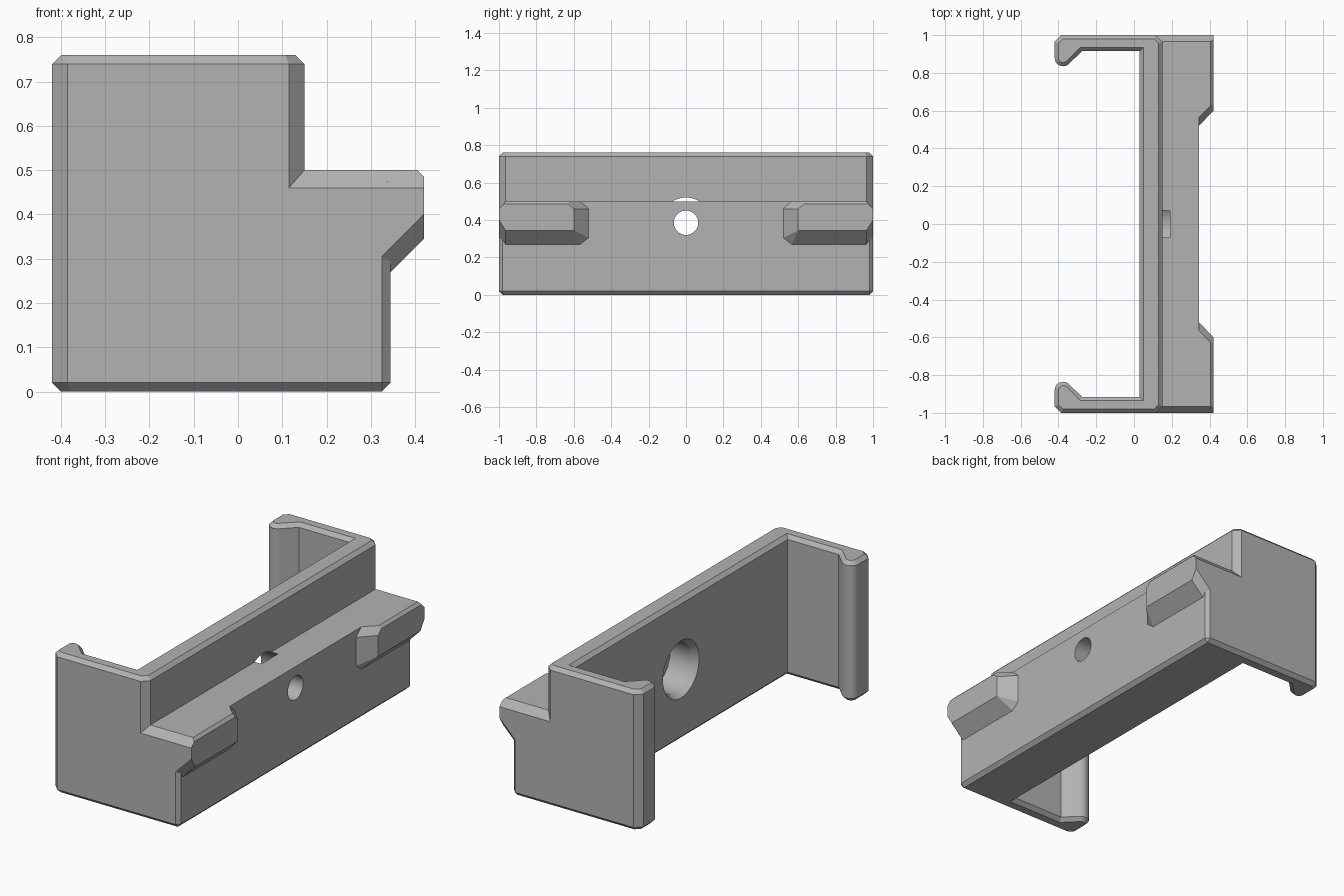
import bpy, bmesh, math
from mathutils import Matrix

cube = bpy.data.objects.get("Cube")
if cube:
    bpy.data.objects.remove(cube, do_unlink=True)

grey = bpy.data.materials.new("plain grey")
grey.use_nodes = True
COLOUR = (0.45, 0.45, 0.45, 1)
grey.diffuse_color = COLOUR
grey.node_tree.nodes["Principled BSDF"].inputs["Base Color"].default_value = COLOUR


def finish(name, bm):
    bmesh.ops.recalc_face_normals(bm, faces=bm.faces)
    mesh = bpy.data.meshes.new(name)
    bm.to_mesh(mesh)
    bm.free()
    mesh.materials.append(grey)
    obj = bpy.data.objects.new(name, mesh)
    bpy.context.collection.objects.link(obj)
    return obj


def hull(name, points):
    bm = bmesh.new()
    for p in points:
        bm.verts.new(p)
    res = bmesh.ops.convex_hull(bm, input=bm.verts)
    junk = {v for v in res["geom_interior"] if isinstance(v, bmesh.types.BMVert)}
    bmesh.ops.delete(bm, geom=list(junk), context="VERTS")
    bmesh.ops.dissolve_limit(bm, angle_limit=0.01, verts=bm.verts, edges=bm.edges)
    return finish(name, bm)


def combine(base, tool, operation):
    mod = base.modifiers.new(operation, "BOOLEAN")
    mod.operation, mod.object, mod.solver = operation, tool, "EXACT"
    bpy.context.view_layer.objects.active = base
    bpy.ops.object.modifier_apply(modifier=mod.name)
    bpy.data.objects.remove(tool, do_unlink=True)


# C-shaped clip: half outline from the inner wall to the outer wall
HEIGHT, BEVEL, TIP = 0.76, 0.02, 0.045
half = [(0.03, 0.915), (-0.276, 0.915)]
for i in range(13):
    a = math.radians(-45 - 135 * i / 12)
    half.append((-0.375 + TIP * math.cos(a), 0.88 + TIP * math.sin(a)))
half += [(-0.42, 0.965), (-0.385, 1), (0.115, 1), (0.15, 0.965)]
outline = half + [(x, -y) for x, y in reversed(half)]
bm = bmesh.new()
base = bm.faces.new([bm.verts.new((x, y, 0)) for x, y in outline])
top = bmesh.ops.extrude_face_region(bm, geom=[base], use_keep_orig=True)
verts = [g for g in top["geom"] if isinstance(g, bmesh.types.BMVert)]
bmesh.ops.translate(bm, verts=verts, vec=(0, 0, HEIGHT))
bmesh.ops.recalc_face_normals(bm, faces=bm.faces)
rims = [e for e in bm.edges if abs(e.verts[0].co.z - e.verts[1].co.z) < 1e-5]
bmesh.ops.bevel(bm, geom=rims, offset=BEVEL, segments=1, affect="EDGES")
body = finish("clip_bracket", bm)

# Lower front block with chamfered ends and bottom edges
pts = []
for s in (-1, 1):
    for x, y, z in [(0.07, 0.965, 0.5), (0.345, 0.965, 0.5),
                    (0.07, 1, 0.46), (0.325, 1, 0.46), (0.345, 0.98, 0.483),
                    (0.07, 1, 0.02), (0.325, 1, 0.02), (0.345, 0.98, 0.02),
                    (0.07, 0.98, 0), (0.325, 0.98, 0)]:
        pts.append((x, s * y, z))
combine(body, hull("front_block", pts), "UNION")

# Two chamfered lugs on the front block
for s in (-1, 1):
    lug = [(0.345, 0.52, 0.46), (0.345, 0.565, 0.5), (0.345, 0.52, 0.305),
           (0.345, 0.565, 0.27), (0.42, 0.6, 0.46), (0.42, 0.63, 0.485),
           (0.405, 0.625, 0.5), (0.42, 0.6, 0.345),
           (0.42, 0.975, 0.485), (0.405, 0.965, 0.5), (0.42, 0.965, 0.345),
           (0.345, 0.965, 0.27), (0.42, 1, 0.46), (0.42, 1, 0.4),
           (0.325, 1, 0.305), (0.325, 1, 0.46), (0.3, 0.965, 0.5),
           (0.3, 0.6, 0.5), (0.3, 0.6, 0.3), (0.3, 0.965, 0.3)]
    combine(body, hull("lug", [(x, s * y, z) for x, y, z in lug]), "UNION")

# Stepped screw hole: countersink, counterbore and through bore
profile = [(-0.005, 0), (-0.005, 0.175), (0.065, 0.135 - 0.03 + 0.03),
           (0.19, 0.135), (0.19, 0.065), (0.4, 0.065), (0.4, 0)]
bm = bmesh.new()
pv = [bm.verts.new((x, 0, r)) for x, r in profile]
edges = [bm.edges.new(p) for p in zip(pv, pv[1:])]
bmesh.ops.spin(bm, geom=pv + edges, cent=(0, 0, 0), axis=(1, 0, 0),
               angle=2 * math.pi, steps=48, use_merge=True)
bmesh.ops.remove_doubles(bm, verts=bm.verts, dist=1e-5)
bmesh.ops.transform(bm, matrix=Matrix.Translation((0, 0, 0.385)), verts=bm.verts)
combine(body, finish("screw_hole", bm), "DIFFERENCE")

# Round tips and bores smooth, chamfers crisp
bpy.ops.object.select_all(action="DESELECT")
body.select_set(True)
bpy.context.view_layer.objects.active = body
bpy.ops.object.shade_smooth_by_angle(angle=math.radians(25))
